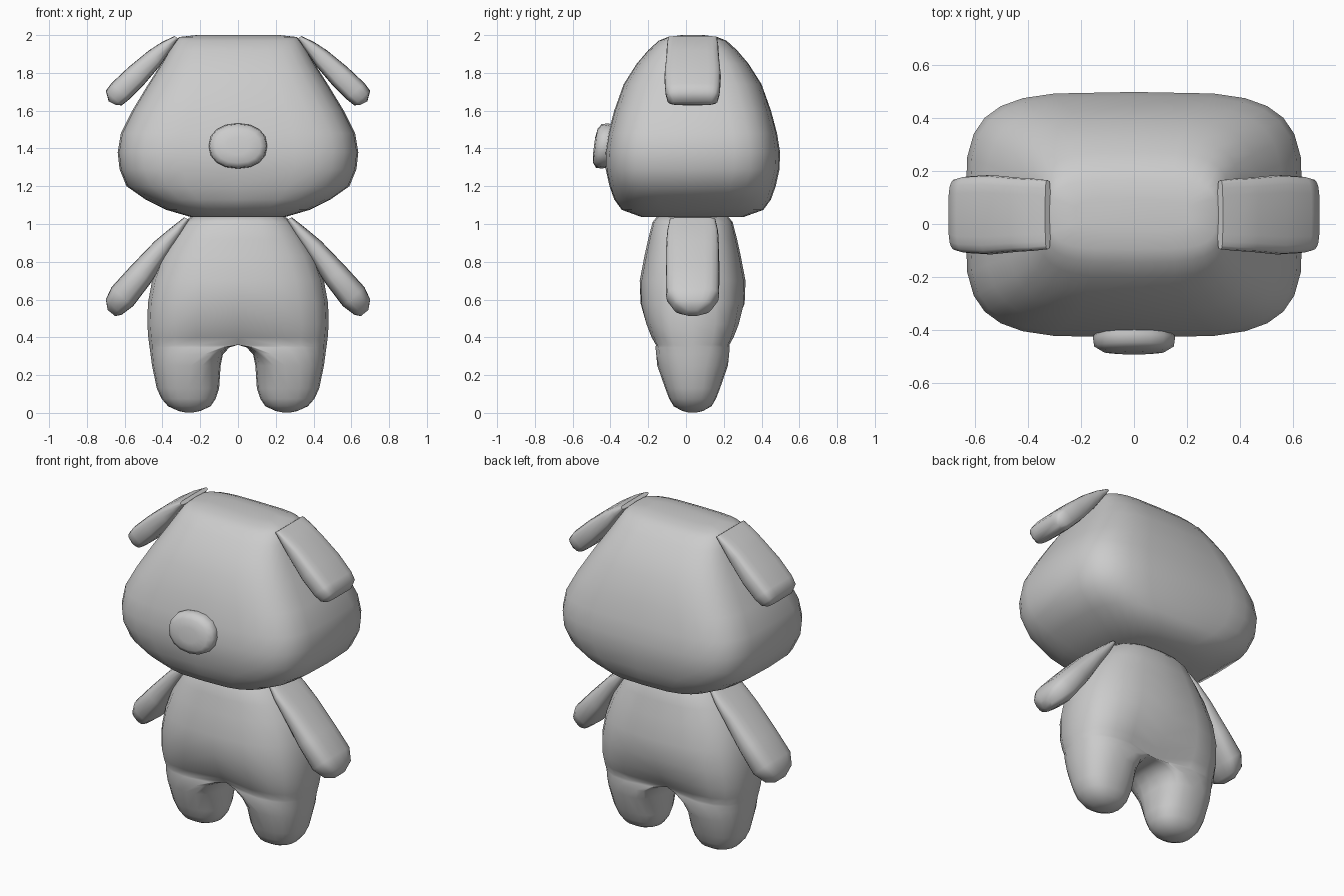
import bpy, bmesh
from math import cos, sin, pi, radians

if "Cube" in bpy.data.objects:
    bpy.data.objects.remove(bpy.data.objects["Cube"])

CY = 0.035  # depth centre of head, body and limbs


def spow(v, e):
    return (abs(v) ** e) * (1 if v >= 0 else -1)


def superellipse(n, count):
    """Unit rounded-square outline; n = 2 is a circle, higher is boxier."""
    for i in range(count):
        a = 2 * pi * i / count
        yield spow(cos(a), 2 / n), spow(sin(a), 2 / n)


def finish(name, bm, mirror=False, angle=60):
    bmesh.ops.remove_doubles(bm, verts=bm.verts, dist=0.0005)
    bmesh.ops.recalc_face_normals(bm, faces=bm.faces)
    me = bpy.data.meshes.new(name)
    bm.to_mesh(me)
    bm.free()
    ob = bpy.data.objects.new(name, me)
    bpy.context.collection.objects.link(ob)
    bpy.ops.object.select_all(action='DESELECT')
    bpy.context.view_layer.objects.active = ob
    ob.select_set(True)
    if mirror:
        m = ob.modifiers.new("Mirror", 'MIRROR')
        m.use_clip = True
        m.merge_threshold = 0.001
        bpy.ops.object.modifier_apply(modifier=m.name)
    bpy.ops.object.shade_smooth_by_angle(angle=radians(angle))
    return ob


def loft(name, rings, mirror=False, angle=60):
    """Skin a list of equal-length closed rings and cap both ends."""
    bm = bmesh.new()
    vs = [[bm.verts.new(p) for p in r] for r in rings]
    n = len(vs[0])
    for a, b in zip(vs, vs[1:]):
        for i in range(n):
            j = (i + 1) % n
            bm.faces.new((a[i], a[j], b[j], b[i]))
    bm.faces.new(vs[0])
    bm.faces.new(vs[-1])
    return finish(name, bm, mirror, angle)


# Head: (z, half width, half depth, boxiness)
head = [(1.037, .25, .27, 3), (1.075, .38, .375, 3.3), (1.13, .49, .415, 3.6),
        (1.2, .59, .44, 3.8), (1.29, .627, .46, 4), (1.38, .637, .463, 4),
        (1.48, .62, .447, 4), (1.6, .56, .415, 3.8), (1.74, .475, .365, 3.6),
        (1.85, .405, .295, 3.6), (1.92, .365, .235, 3.6), (1.97, .335, .18, 3.8),
        (1.99, .31, .13, 4), (2.0, .22, .06, 4)]
loft("head", [[(hx * u, CY + hy * v, z) for u, v in superellipse(n, 28)]
              for z, hx, hy, n in head])

# Nose: rounded oval button, tilted with the face: (y, half width, half height)
nose = [(-.385, .145, .11), (-.43, .155, .12), (-.462, .15, .115),
        (-.48, .12, .09), (-.487, .06, .045)]
loft("nose", [[(hx * u, y + .13 * hz * v, 1.413 + hz * v)
               for u, v in superellipse(2.2, 16)] for y, hx, hz in nose])


# Limbs: (upper x, upper z, lower x, lower z, half depth) along the limb
def limb(name, sections, n):
    rings = []
    for ux, uz, lx, lz, hy in sections:
        rings.append([((ux + lx) / 2 + (ux - lx) / 2 * u, CY + hy * v,
                       (uz + lz) / 2 + (uz - lz) / 2 * u)
                      for u, v in superellipse(n, 20)])
    loft(name, rings, mirror=True)


limb("arms", [(.285, 1.035, .255, 1.02, .12), (.35, .985, .30, .94, .135),
              (.44, .91, .36, .845, .14), (.57, .775, .46, .69, .142),
              (.67, .665, .555, .565, .14), (.70, .60, .615, .52, .10),
              (.69, .545, .65, .512, .035)], 3)
limb("ears", [(.335, 1.995, .315, 1.98, .13), (.40, 1.965, .355, 1.92, .136),
              (.47, 1.92, .41, 1.84, .14), (.58, 1.83, .50, 1.735, .15),
              (.67, 1.745, .575, 1.66, .145), (.70, 1.705, .615, 1.628, .135),
              (.685, 1.65, .645, 1.63, .11)], 4)

# Body: half built and mirrored; torso rings are open at x = 0, legs are closed
# (z, outer x, seam x, inner x, half depth, boxiness, dip at the middle)
K = 10
body = [(1.037, .25, 0, 0, .19, 2.6, 0), (1.01, .29, 0, 0, .212, 2.6, 0),
        (.92, .355, 0, 0, .235, 2.6, 0), (.83, .41, 0, 0, .255, 2.6, 0),
        (.7, .455, 0, 0, .28, 2.7, 0), (.58, .477, 0, 0, .284, 2.8, .03),
        (.47, .48, 0, 0, .262, 3, .12), (.40, .475, 0, 0, .24, 3, .22),
        (.36, .47, 0, 0, .222, 3, .32),
        (.347, .468, .09, .045, .216, 2.8, .18), (.31, .463, .18, .08, .205, 2.6, .06),
        (.25, .455, .25, .092, .187, 2.4, 0), (.13, .43, .262, .1, .145, 2.4, 0),
        (.075, .405, .262, .118, .124, 2.4, 0), (.035, .37, .26, .145, .1, 2.3, 0),
        (.01, .315, .258, .2, .055, 2.2, 0), (.003, .28, .258, .235, .025, 2, 0)]
CROTCH = 8
bm = bmesh.new()
rings = []
for z, xo, xs, xi, hy, n, dip in body:
    ring = []
    for i in range(2 * K):
        a = -pi / 2 + pi * i / K
        c, s = spow(cos(a), 2 / n), spow(sin(a), 2 / n)
        if i <= K:
            x = xs + (xo - xs) * max(c, 0)
            if i in (0, K):
                x = xs
            t = (x - xs) / (xo - xs)
        else:
            x, t = xs + (xs - xi) * c, 0
        y = CY + hy * s * (1 - dip * (1 - t) ** 2)
        ring.append(bm.verts.new((x, y, z)))
    rings.append(ring)
for k, (a, b) in enumerate(zip(rings, rings[1:])):
    for i in range(K if k < CROTCH else 2 * K):
        j = (i + 1) % (2 * K)
        bm.faces.new((a[i], a[j], b[j], b[i]))
bm.faces.new(rings[0][:K + 1])
bm.faces.new(rings[-1])
bmesh.ops.delete(bm, geom=[v for v in bm.verts if not v.link_faces], context='VERTS')
finish("body", bm, mirror=True)
